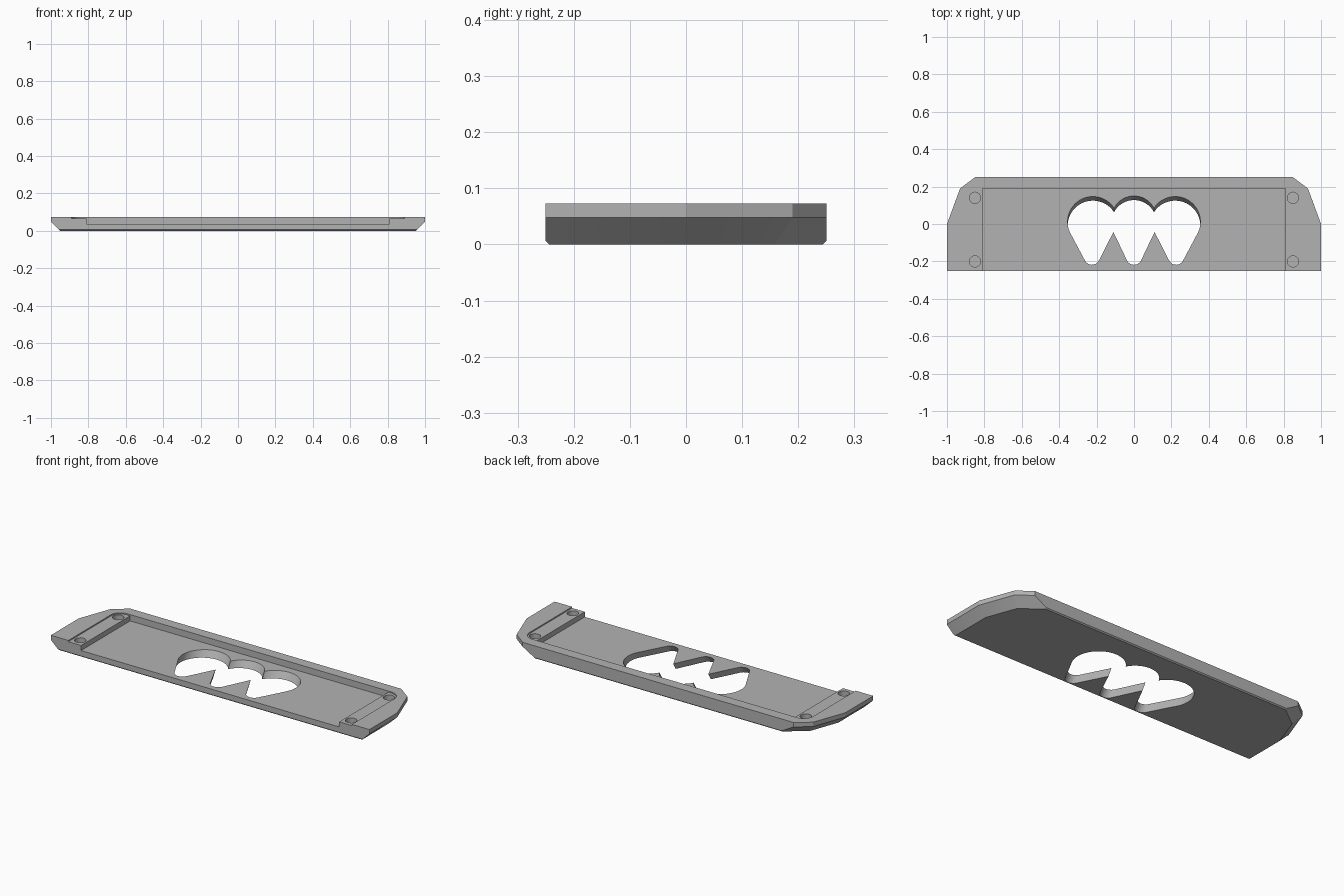
import bpy, bmesh
from math import sin, cos, radians
from mathutils import Vector

cube = bpy.data.objects.get("Cube")
if cube:
    bpy.data.objects.remove(cube, do_unlink=True)

TOP, FLOOR, LEDGE, RIM = 0.073, 0.037, 0.066, 0.048

grey = bpy.data.materials.new("plain grey")
grey.use_nodes = True
GREY = (0.45, 0.45, 0.45, 1)
grey.diffuse_color = GREY
grey.node_tree.nodes["Principled BSDF"].inputs["Base Color"].default_value = GREY


def arc(cx, cy, r, start, end, steps=14):
    angles = [radians(start + (end - start) * i / steps) for i in range(steps + 1)]
    return [(cx + r * cos(a), cy + r * sin(a)) for a in angles]


def mirrored(half):
    """Close a right-hand outline with its mirror image."""
    return half + [(-x, y) for x, y in reversed(half) if x > 1e-4]


def prism(name, outline, z0, z1, shear=0.0):
    """Extrude an outline from z0 to z1; shear leans the walls in y about the floor."""
    bm = bmesh.new()
    rings = [[bm.verts.new((x, y + shear * (z - FLOOR), z)) for x, y in outline]
             for z in (z0, z1)]
    n = len(outline)
    bm.faces.new(rings[0][::-1])
    bm.faces.new(rings[1])
    for i in range(n):
        j = (i + 1) % n
        bm.faces.new((rings[0][i], rings[0][j], rings[1][j], rings[1][i]))
    bmesh.ops.recalc_face_normals(bm, faces=bm.faces[:])
    mesh = bpy.data.meshes.new(name)
    bm.to_mesh(mesh)
    bm.free()
    mesh.materials.append(grey)
    obj = bpy.data.objects.new(name, mesh)
    bpy.context.collection.objects.link(obj)
    return obj


def cut(target, cutter):
    mod = target.modifiers.new("cut", 'BOOLEAN')
    mod.operation = 'DIFFERENCE'
    mod.solver = 'EXACT'
    mod.object = cutter
    bpy.context.view_layer.objects.active = target
    bpy.ops.object.modifier_apply(modifier=mod.name)
    bpy.data.objects.remove(cutter, do_unlink=True)


# Plate blank with clipped back corners
outline = mirrored([(1, -0.25), (1, 0), (0.93, 0.19), (0.85, 0.25)])
plate = prism("plate", outline, 0, TOP)

# Underside chamfers: wide on the ends, narrow on the front and back
bm = bmesh.new()
bm.from_mesh(plate.data)
for i, (x0, y0) in enumerate(outline):
    x1, y1 = outline[(i + 1) % len(outline)]
    normal = Vector((y1 - y0, x0 - x1, 0)).normalized()
    long_edge = abs(y1 - y0) < 1e-5
    height, inset = (0.006, 0.006) if long_edge else (RIM, 0.05)
    plane = normal * height - Vector((0, 0, inset))
    cut_geo = bmesh.ops.bisect_plane(
        bm, geom=bm.verts[:] + bm.edges[:] + bm.faces[:], dist=1e-6,
        plane_co=(x0, y0, height), plane_no=plane, clear_outer=True)
    edges = [e for e in bm.edges if e.is_boundary]
    if edges:
        bmesh.ops.holes_fill(bm, edges=edges)
bmesh.ops.recalc_face_normals(bm, faces=bm.faces[:])
bm.to_mesh(plate.data)
bm.free()

# Shallow ledge recess with rounded back corners, open at the front
ledge = mirrored([(0.89, -0.4)] + arc(0.83, 0.13, 0.06, 0, 90))
cut(plate, prism("ledge_cutter", ledge, LEDGE, 0.2))

# Deep pocket, open at the front
pocket = mirrored([(0.81, -0.4), (0.81, 0.19)])
cut(plate, prism("pocket_cutter", pocket, FLOOR, 0.2))

# Blind screw holes in the ledges
for x in (-0.85, 0.85):
    for y in (-0.2, 0.14):
        cut(plate, prism("hole_cutter", arc(x, y, 0.03, 0, 345, 23), 0.025, 0.2))

# Leaning opening of three joined teardrops
teardrops = mirrored(
    arc(0, -0.176, 0.042, -90, -25) + [(0.11, -0.043)]
    + arc(0.225, -0.176, 0.042, 205, 335)
    + arc(0.22, 0.012, 0.135, -30, 144, 28)
    + arc(0, 0.03, 0.12, 27, 90))
cut(plate, prism("opening_cutter", teardrops, -0.01, 0.055, 0.6))

# Smooth the round walls, keep every real edge sharp
bpy.ops.object.select_all(action='DESELECT')
plate.select_set(True)
bpy.context.view_layer.objects.active = plate
bpy.ops.object.shade_smooth_by_angle(angle=radians(20))
